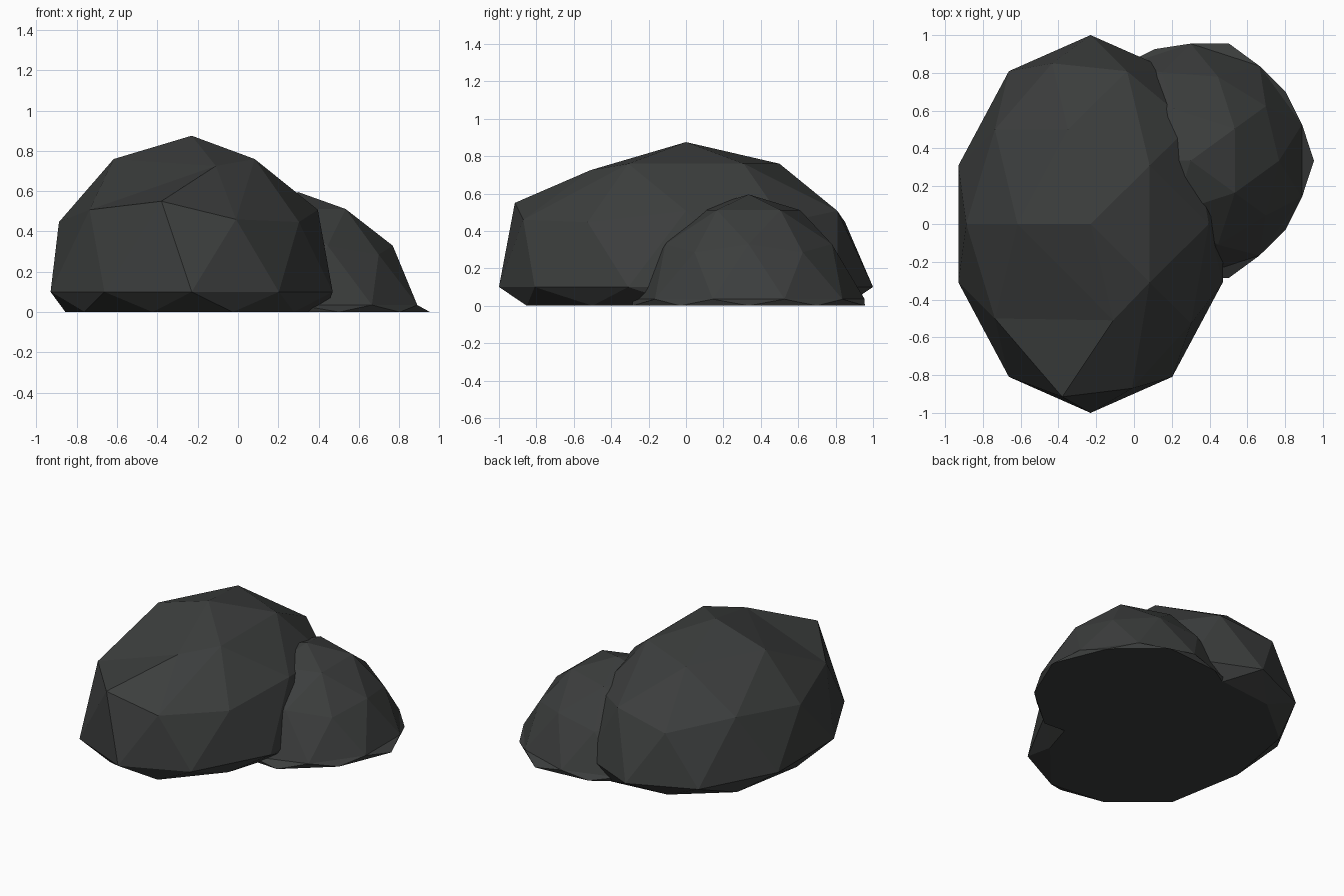
import bpy
from mathutils import Vector

if "Cube" in bpy.data.objects:
    bpy.data.objects.remove(bpy.data.objects["Cube"])

stone = bpy.data.materials.new("dark_stone")
stone.diffuse_color = (0.045, 0.048, 0.047, 1)
stone.use_nodes = True
stone.node_tree.nodes["Principled BSDF"].inputs["Base Color"].default_value = stone.diffuse_color


def boulder(name, center, size, spread, nudges=()):
    """Faceted icosphere, widened per height band, with its underside flattened."""
    bpy.ops.mesh.primitive_ico_sphere_add(subdivisions=2, radius=1)
    ob = bpy.context.object
    ob.name = name
    verts = ob.data.vertices
    for v in verts:
        x, y, z = v.co
        s = spread[0] if z > 0.2 else spread[1] if z > -0.2 else spread[2]
        # x is turned round together with y so the facets face the other way
        v.co = (center[0] - x * size[0] * s,
                center[1] - y * size[1] * s,
                max(0.0, center[2] + z * size[2]))
    # chipped corners: move the vertex closest to each start point
    for start, end in nudges:
        v = min(verts, key=lambda p: (p.co - Vector(start)).length)
        v.co = end
    ob.data.materials.append(stone)
    for p in ob.data.polygons:
        p.use_smooth = False
    return ob


# large boulder with a blunt front face
boulder("large_rock", (-0.23, 0, 0.1), (0.736, 1.0, 0.775), (1, 1, 1), [
    ((-0.42, -0.81, 0.51), (-0.38, -0.915, 0.55)),
    ((-0.03, -0.85, 0.45), (-0.01, -0.87, 0.46)),
    ((-0.11, -0.50, 0.76), (-0.11, -0.51, 0.725)),
])

# small boulder leaning on it, flaring toward the ground
boulder("small_rock", (0.30, 0.335, 0.035), (1, 1, 0.56), (0.55, 0.62, 0.73))
